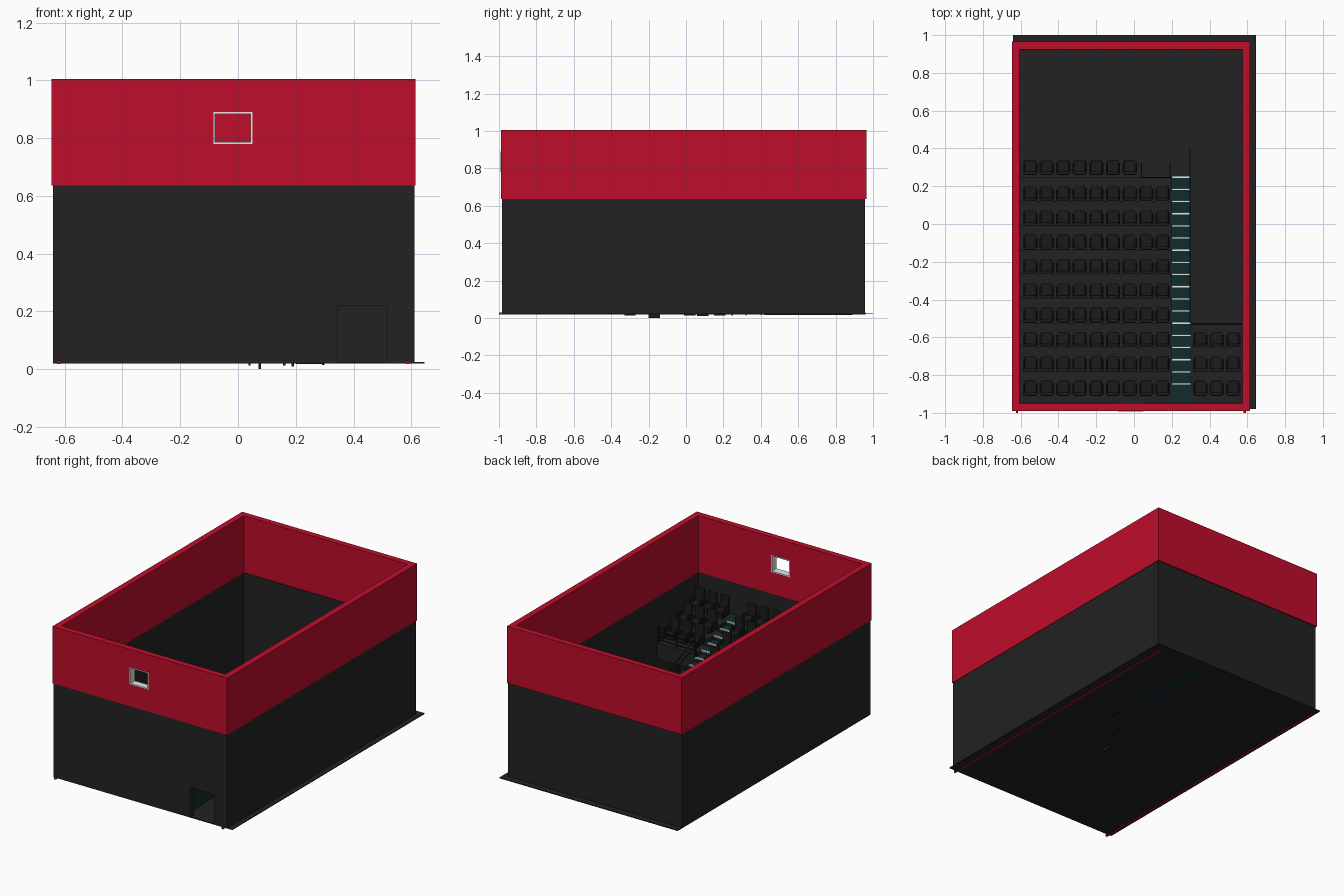
import bpy, bmesh, math
from mathutils import Matrix, Vector

cube = bpy.data.objects.get("Cube")
if cube:
    bpy.data.objects.remove(cube, do_unlink=True)


def material(name, rgb):
    m = bpy.data.materials.new(name)
    m.use_nodes = True
    m.diffuse_color = (*rgb, 1)
    m.node_tree.nodes["Principled BSDF"].inputs["Base Color"].default_value = (*rgb, 1)
    return m


RED = material("wall red", (0.52, 0.004, 0.024))
DARK = material("charcoal", (0.016, 0.016, 0.016))
SEAT = material("seat black", (0.011, 0.011, 0.011))
TEAL = material("carpet teal", (0.005, 0.025, 0.025))
WHITE = material("step white", (0.8, 0.8, 0.8))


def finish(bm, name, mat):
    bmesh.ops.recalc_face_normals(bm, faces=bm.faces)
    me = bpy.data.meshes.new(name)
    bm.to_mesh(me)
    bm.free()
    me.materials.append(mat)
    ob = bpy.data.objects.new(name, me)
    bpy.context.collection.objects.link(ob)
    return ob


def boxes(name, mat, items, bevel=0):
    """One object from boxes given as (x0, x1, y0, y1, z0, z1)."""
    bm = bmesh.new()
    for x0, x1, y0, y1, z0, z1 in items:
        mtx = Matrix.Translation(((x0 + x1) / 2, (y0 + y1) / 2, (z0 + z1) / 2)) @ \
            Matrix.Diagonal((x1 - x0, y1 - y0, z1 - z0, 1))
        bmesh.ops.create_cube(bm, size=1, matrix=mtx)
    if bevel:
        bmesh.ops.bevel(bm, geom=bm.edges[:], offset=bevel, segments=2,
                        profile=0.5, affect='EDGES')
    return finish(bm, name, mat)


def extrude_x(name, mat, profile, x0, x1):
    """Extrude a (y, z) outline along x."""
    bm = bmesh.new()
    face = bm.faces.new([bm.verts.new((x0, y, z)) for y, z in profile])
    ext = bmesh.ops.extrude_face_region(bm, geom=[face])
    bmesh.ops.translate(bm, vec=(x1 - x0, 0, 0),
                        verts=[v for v in ext["geom"] if isinstance(v, bmesh.types.BMVert)])
    return finish(bm, name, mat)


def bars(name, mat, segments, r=0.003):
    """Thin round bars between pairs of points."""
    bm = bmesh.new()
    for a, b in segments:
        a, b = Vector(a), Vector(b)
        d = b - a
        mtx = Matrix.Translation((a + b) / 2) @ d.to_track_quat('Z', 'Y').to_matrix().to_4x4()
        bmesh.ops.create_cone(bm, cap_ends=True, segments=8, radius1=r, radius2=r,
                              depth=d.length, matrix=mtx)
    return finish(bm, name, mat)


def stepped(y0, z0, run, rise, count, y_end, z_base):
    """Outline of steps that climb towards -y."""
    pts = [(y0, z_base)]
    for i in range(count):
        z = z0 + rise * (i + 1)
        pts += [(y0 - run * i, z),
                (y_end if i == count - 1 else y0 - run * (i + 1), z)]
    return pts + [(y_end, z_base)]


def ring(x0, x1, y0, y1, z0, z1, t, hole):
    """Four walls, with an opening (x0, x1, z0, z1) in the front one."""
    hx0, hx1, hz0, hz1 = hole
    items = [(x0, x0 + t, y0, y1, z0, z1), (x1 - t, x1, y0, y1, z0, z1),
             (x0 + t, x1 - t, y1 - t, y1, z0, z1),
             (x0 + t, hx0, y0, y0 + t, z0, z1), (hx1, x1 - t, y0, y0 + t, z0, z1),
             (hx0, hx1, y0, y0 + t, hz1, z1)]
    if hz0 > z0:
        items.append((hx0, hx1, y0, y0 + t, z0, hz0))
    return items


# Room shell
FLOOR = 0.025
WINDOW = (-0.085, 0.05, 0.78, 0.89)
DOOR = (0.345, 0.515, FLOOR, 0.22)
boxes("upper_wall", RED, ring(-0.645, 0.615, -0.99, 0.965, 0.635, 1.005, 0.04, WINDOW))
boxes("lower_wall", DARK, ring(-0.641, 0.611, -0.985, 0.957, FLOOR, 0.635, 0.036, DOOR))
boxes("floor", DARK, [(-0.64, 0.645, -0.98, 1.0, 0.02, FLOOR)])
boxes("floor_rails", RED, [(x - 0.006, x + 0.006, -1.0, 0.96, 0.018, 0.03)
                           for x in (-0.62, 0.587)])
boxes("underfloor_strip", TEAL, [(0.2, 0.3, 0.42, 0.89, 0.017, 0.02)])

# Window frame, on both faces of the wall
wx0, wx1, wz0, wz1 = WINDOW
f = 0.006
boxes("window_frame", WHITE, [
    (wx0, wx1, -0.993, -0.947, wz1 - f, wz1), (wx0, wx1, -0.993, -0.947, wz0, wz0 + f),
    (wx0, wx0 + f, -0.993, -0.947, wz0 + f, wz1 - f),
    (wx1 - f, wx1, -0.993, -0.947, wz0 + f, wz1 - f)])

# Seating tiers and stairs
Y0, RUN, RISE = 0.25, 0.0644, 0.0225
BACK = -0.95
extrude_x("seating_tiers", DARK, stepped(Y0, FLOOR, 2 * RUN, 2 * RISE, 9, BACK, FLOOR),
          -0.606, 0.2)
extrude_x("stairs", TEAL, stepped(Y0, FLOOR, RUN, RISE, 18, BACK, FLOOR), 0.2, 0.3)
y8 = Y0 - 12 * RUN
extrude_x("tiers_over_tunnel", DARK,
          stepped(y8, FLOOR + 12 * RISE, 2 * RUN, 2 * RISE, 3, BACK, 0.235), 0.3, 0.576)
boxes("step_edges", WHITE, [
    (0.201, 0.3, Y0 - RUN * i - 0.006, Y0 - RUN * i + 0.003,
     FLOOR + RISE * (i + 1) - 0.004, FLOOR + RISE * (i + 1) + 0.002) for i in range(18)])

# One seat, facing the rear wall
seat = boxes("seat", SEAT, [
    (-0.015, 0.015, -0.02, 0.015, 0, 0.04),
    (-0.029, 0.029, -0.028, 0.038, 0.036, 0.056),
    (-0.031, 0.031, -0.042, -0.024, 0.03, 0.135),
    (-0.038, -0.03, -0.034, 0.024, 0.02, 0.075),
    (0.03, 0.038, -0.034, 0.024, 0.02, 0.075)], bevel=0.0035)


# Rows of seats share the mesh
def row_pos(k):
    y = 0.302 if k == 0 else 0.163 - (k - 1) * 2 * RUN
    return y, FLOOR + 2 * RISE * k


places = []
for k in range(10):
    y, z = row_pos(k)
    places += [(-0.55 + 0.0878 * c, y, z) for c in range(7 if k == 0 else 9)]
    if k >= 7:
        places += [(x, y, z) for x in (0.35, 0.438, 0.526)]
seat.location = places[0]
for p in places[1:]:
    ob = bpy.data.objects.new("seat", seat.data)
    ob.location = p
    bpy.context.collection.objects.link(ob)

# Railing above the tunnel mouth
top = FLOOR + 14 * RISE
segs = [((0.3, y8 - 0.004, top + h), (0.572, y8 - 0.004, top + h))
        for h in (0.02, 0.045, 0.07, 0.1)]
segs += [((x, y8 - 0.004, top - 0.02), (x, y8 - 0.004, top + 0.1)) for x in (0.303, 0.436, 0.57)]
bars("tunnel_railing", SEAT, segs, 0.004)

# Railing round the open space in the first row
segs = []
for h in (0.07, 0.12):
    z = FLOOR + h
    segs += [((0.04, 0.247, z), (0.19, 0.247, z)), ((0.04, 0.247, z), (0.04, 0.32, z)),
             ((0.19, 0.247, z), (0.19, 0.32, z))]
segs += [((x, y, 0.014), (x, y, FLOOR + 0.12))
         for x, y in ((0.04, 0.247), (0.075, 0.247), (0.16, 0.247), (0.19, 0.247),
                      (0.04, 0.32), (0.19, 0.32))]
bars("front_railing", SEAT, segs)

# Sloping handrail beside the stairs
segs = []
for h in (0.06, 0.1):
    low = (0.296, Y0, FLOOR + RISE + h)
    segs += [((0.296, y8, top + h), low), (low, (0.296, 0.4, FLOOR + RISE + h))]
for i in range(0, 13, 3):
    z = FLOOR + RISE * (i + 1)
    segs.append(((0.296, Y0 - RUN * i - 0.01, z - 0.01), (0.296, Y0 - RUN * i - 0.01, z + 0.1)))
segs.append(((0.296, 0.4, 0.016), (0.296, 0.4, FLOOR + RISE + 0.1)))
bars("stair_handrail", SEAT, segs)

# Small feet beneath the floor
boxes("floor_feet", SEAT, [(x - 0.004, x + 0.004, y, y + 0.06, z, 0.021)
                           for x, y, z in ((0.04, -0.33, 0.012), (0.075, -0.2, 0.0),
                                           (0.16, -0.01, 0.012), (0.19, 0.06, 0.01),
                                           (0.295, 0.15, 0.014))])
